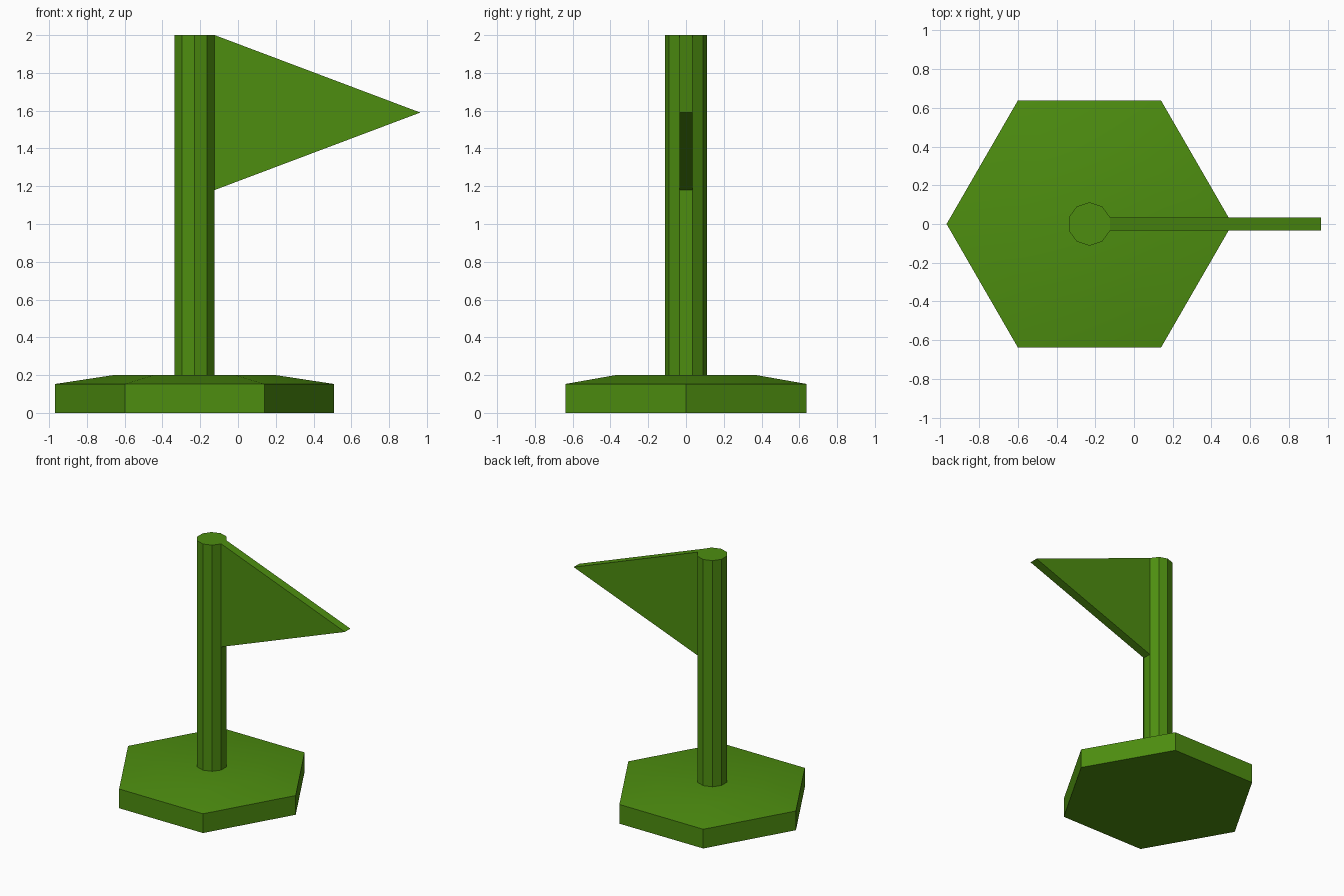
import bpy, bmesh
from math import cos, sin, radians

if "Cube" in bpy.data.objects:
    bpy.data.objects.remove(bpy.data.objects["Cube"])

POLE_X = -0.23

green = bpy.data.materials.new("green")
green.diffuse_color = (0.075, 0.27, 0.005, 1)
green.use_nodes = True
green.node_tree.nodes["Principled BSDF"].inputs["Base Color"].default_value = green.diffuse_color


def loft(name, rings):
    """Closed solid from a stack of equal-length point loops, bottom to top."""
    bm = bmesh.new()
    loops = [[bm.verts.new(p) for p in ring] for ring in rings]
    n = len(loops[0])
    for a, b in zip(loops, loops[1:]):
        for i in range(n):
            j = (i + 1) % n
            bm.faces.new((a[i], a[j], b[j], b[i]))
    bm.faces.new(loops[0][::-1])
    bm.faces.new(loops[-1])
    bmesh.ops.recalc_face_normals(bm, faces=bm.faces)
    mesh = bpy.data.meshes.new(name)
    bm.to_mesh(mesh)
    bm.free()
    mesh.materials.append(green)
    obj = bpy.data.objects.new(name, mesh)
    bpy.context.collection.objects.link(obj)
    return obj


def polygon(sides, radius, z, start=0):
    angles = [radians(start + 360 * i / sides) for i in range(sides)]
    return [(POLE_X + radius * cos(a), radius * sin(a), z) for a in angles]


# hexagonal base with a gently sloped top
base = loft("base", [polygon(6, 0.738, 0), polygon(6, 0.738, 0.153), polygon(6, 0.43, 0.2)])
bpy.context.view_layer.objects.active = base
base.select_set(True)
bpy.ops.object.shade_smooth_by_angle(angle=radians(30))

# ten-sided pole, a flat side facing the flag
loft("pole", [polygon(10, 0.112, 0.2, 18), polygon(10, 0.112, 2, 18)])

# triangular flag, as thick as one pole side
flag_profile = [(-0.1235, 1.18), (0.965, 1.59), (-0.1235, 2.0)]
loft("flag", [[(x, y, z) for x, z in flag_profile] for y in (-0.0346, 0.0346)])
